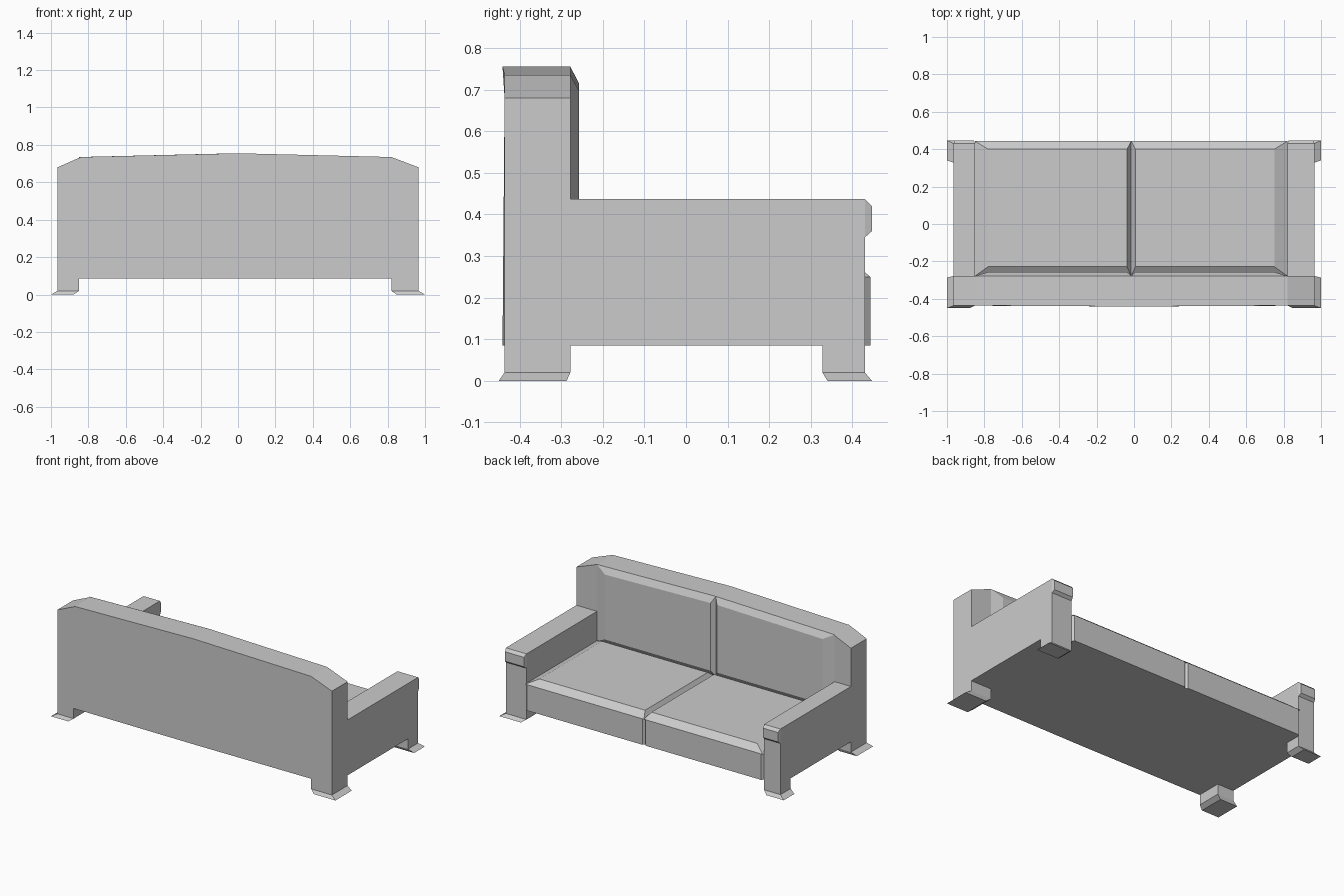
import bpy, bmesh

if "Cube" in bpy.data.objects:
    bpy.data.objects.remove(bpy.data.objects["Cube"])

XC, HALF = -0.015, 0.835          # centre and half width of the space between the arms


def loft(name, rings):
    """Skin matching rings of points and cap both ends."""
    bm = bmesh.new()
    vs = [[bm.verts.new(p) for p in r] for r in rings]
    n = len(vs[0])
    for a, b in zip(vs, vs[1:]):
        for i in range(n):
            j = (i + 1) % n
            bm.faces.new((a[i], a[j], b[j], b[i]))
    bm.faces.new(vs[0])
    bm.faces.new(vs[-1])
    bmesh.ops.recalc_face_normals(bm, faces=bm.faces)
    me = bpy.data.meshes.new(name)
    bm.to_mesh(me)
    bm.free()
    ob = bpy.data.objects.new(name, me)
    bpy.context.collection.objects.link(ob)
    return ob


def rect_z(x0, x1, y0, y1, z):
    return [(x0, y0, z), (x1, y0, z), (x1, y1, z), (x0, y1, z)]


def rect_y(x0, x1, z0, z1, y):
    return [(x0, y, z0), (x1, y, z0), (x1, y, z1), (x0, y, z1)]


# Backrest: arched top, very slightly bowed rear face
outline = [(-0.965, 0.085), (0, 0.085), (0.965, 0.085), (0.965, 0.68),
           (0.82, 0.735), (0, 0.755), (-0.84, 0.735), (-0.965, 0.68)]
loft("backrest", [
    [(x, -0.441 if x == 0 else -0.436, z) for x, z in outline],
    [(x, -0.278, z) for x, z in outline]])

# Base under the cushions
loft("base", [rect_z(XC - HALF, XC + HALF, -0.278, 0.43, 0.085),
              rect_z(XC - HALF, XC + HALF, -0.278, 0.43, 0.25)])

for s, side, xi in ((-1, "left", -0.85), (1, "right", 0.82)):
    xo = s * 0.965

    # Arm and its padded front cap
    loft(f"{side}_arm", [rect_z(xi, xo, -0.278, 0.43, 0.085),
                         rect_z(xi, xo, -0.278, 0.43, 0.437)])
    loft(f"{side}_arm_cap", [
        rect_y(xi, xo, 0.345, 0.437, 0.43),
        rect_y(xi + s * 0.006, xo - s * 0.006, 0.36, 0.42, 0.447)])

    # Legs with feet flared outwards
    for part, y0, y1, b0, b1 in (("back", -0.436, -0.278, -0.45, -0.287),
                                 ("front", 0.328, 0.43, 0.34, 0.447)):
        loft(f"{side}_{part}_leg", [
            rect_z(xi, xo, y0, y1, 0.085),
            rect_z(xi, xo, y0, y1, 0.02),
            rect_z(xi + s * 0.028, s * 1.0, b0, b1, 0.0)])

    # Bevelled cushions: outer edge, then raised inner face
    o, a, b = XC + s * HALF, XC + s * 0.765, XC + s * 0.0225
    loft(f"{side}_seat_cushion", [rect_z(XC, o, -0.278, 0.443, 0.25),
                                  rect_z(b, a, -0.228, 0.40, 0.285)])
    loft(f"{side}_back_cushion", [
        [(XC, -0.278, 0.25), (o, -0.278, 0.25), (o, -0.278, 0.735), (XC, -0.278, 0.755)],
        [(b, -0.257, 0.285), (a, -0.257, 0.285), (a, -0.257, 0.697), (b, -0.257, 0.715)]])

    # Front panel below the seat
    loft(f"{side}_front_panel", [
        rect_y(XC, o, 0.085, 0.25, 0.43),
        rect_y(XC + s * 0.012, o - s * 0.012, 0.085, 0.25, 0.443)])
